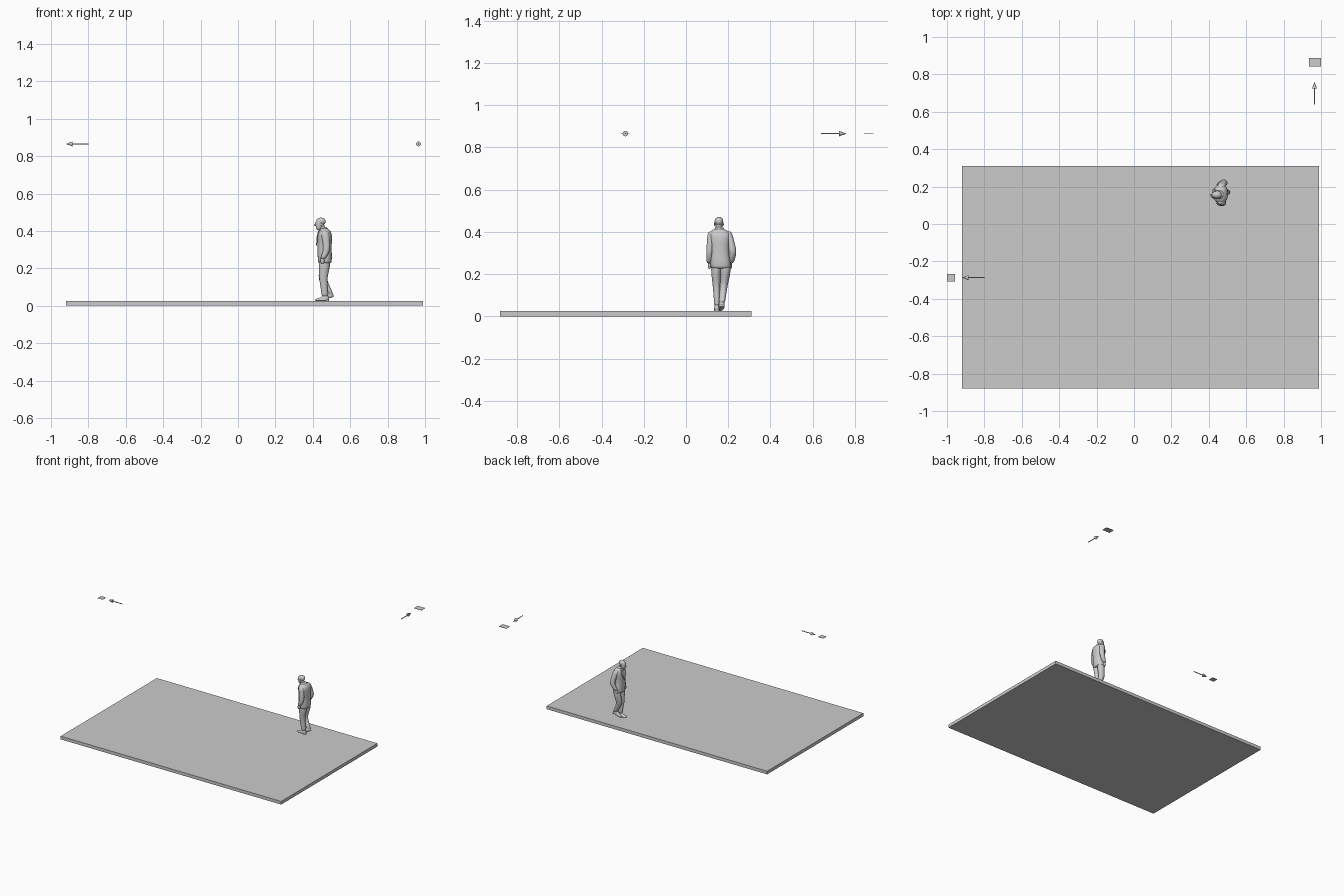
import bpy, bmesh, math
from mathutils import Matrix, Vector


def finish(bm, name, smooth=True, subsurf=0):
    bmesh.ops.recalc_face_normals(bm, faces=bm.faces)
    me = bpy.data.meshes.new(name)
    bm.to_mesh(me)
    bm.free()
    ob = bpy.data.objects.new(name, me)
    bpy.context.collection.objects.link(ob)
    if smooth:
        for p in me.polygons:
            p.use_smooth = True
    if subsurf:
        m = ob.modifiers.new("soften", "SUBSURF")
        m.levels = m.render_levels = subsurf
    return ob


def loft(name, rings, n=16, power=1.0, floor=None, matrix=None, subsurf=1):
    """Stack of horizontal oval rings (x, y, z, rx, ry), capped at both ends."""
    bm = bmesh.new()
    loops = []
    for x, y, z, rx, ry in rings:
        loop = []
        for i in range(n):
            a = 2 * math.pi * i / n
            c, s = math.cos(a), math.sin(a)
            loop.append(bm.verts.new((x + rx * math.copysign(abs(c) ** power, c),
                                      y + ry * math.copysign(abs(s) ** power, s), z)))
        loops.append(loop)
    for a, b in zip(loops, loops[1:]):
        for i in range(n):
            j = (i + 1) % n
            bm.faces.new((a[i], a[j], b[j], b[i]))
    bm.faces.new(loops[0])
    bm.faces.new(loops[-1])
    if matrix:
        bm.transform(matrix)
    return finish(bm, name, True, subsurf)


def box(name, lo, hi):
    lo, hi = Vector(lo), Vector(hi)
    bm = bmesh.new()
    bmesh.ops.create_cube(bm, size=1, matrix=Matrix.Translation((lo + hi) / 2)
                          @ Matrix.Diagonal((*(hi - lo), 1)))
    return finish(bm, name, False)


def ball(name, centre, radii):
    bm = bmesh.new()
    bmesh.ops.create_uvsphere(bm, u_segments=14, v_segments=8, radius=1,
                              matrix=Matrix.Translation(centre) @ Matrix.Diagonal((*radii, 1)))
    return finish(bm, name)


def panel(name, points, thick=0.003):
    bm = bmesh.new()
    bm.faces.new([bm.verts.new(p) for p in points])
    ob = finish(bm, name, False)
    m = ob.modifiers.new("thickness", "SOLIDIFY")
    m.thickness, m.offset = thick, 0
    return ob


def arrow(name, tail, direction, length=0.12, head=0.035):
    d = Vector(direction)
    base = Matrix.Translation(tail) @ d.to_track_quat('Z', 'Y').to_matrix().to_4x4()
    bm = bmesh.new()
    for r1, r2, start, size in ((0.003, 0.003, 0, length - head), (0.013, 0, length - head, head)):
        bmesh.ops.create_cone(bm, cap_ends=True, segments=16, radius1=r1, radius2=r2, depth=size,
                              matrix=base @ Matrix.Translation((0, 0, start + size / 2)))
    return finish(bm, name, False)


# Ground slab
box("ground_slab", (-0.92, -0.88, 0), (0.99, 0.31, 0.025))

# Direction arrows with plain end markers
arrow("x_arrow", (-0.80, -0.287, 0.865), (-1, 0, 0))
box("x_arrow_marker", (-1.0, -0.307, 0.864), (-0.957, -0.267, 0.866))
arrow("y_arrow", (0.965, 0.64, 0.865), (0, 1, 0))
box("y_arrow_marker", (0.935, 0.842, 0.864), (1.0, 0.888, 0.866))

# Jacket body
CY = 0.161
loft("jacket", [(.464, CY + .004, .226, .033, .046), (.464, CY + .004, .232, .037, .049),
                (.464, CY + .002, .270, .039, .048), (.463, CY, .310, .037, .043),
                (.463, CY, .350, .040, .048), (.464, CY, .380, .039, .053),
                (.465, CY - .001, .397, .032, .050), (.463, CY - .003, .408, .023, .034),
                (.460, CY - .004, .416, .017, .020)], n=20, power=.85)

# Collar, shirt front and lapels
loft("collar", [(.460, CY - .004, .404, .025, .027), (.457, CY - .004, .416, .021, .022),
                (.455, CY - .004, .423, .018, .019)])
panel("shirt_front", [(.419, CY, .325), (.428, CY - .016, .395), (.436, CY - .004, .410),
                      (.428, CY + .013, .395)])
for side, s in (("left", -1), ("right", 1)):
    panel(side + "_lapel", [(.420, CY + s * .001, .322), (.421, CY + s * .021, .362),
                            (.427, CY + s * .028, .380), (.433, CY + s * .021, .398),
                            (.440, CY + s * .018, .408), (.429, CY + s * .010, .394)], .004)

# Sleeves bent towards the pockets, with hands
sleeves = {
    "left": [(.463, .122, .403, .012, .010), (.464, .119, .395, .021, .016),
             (.468, .115, .370, .021, .016), (.475, .113, .320, .019, .016),
             (.473, .111, .295, .018, .016), (.463, .110, .270, .017, .014),
             (.452, .111, .248, .015, .012)],
    "right": [(.465, .198, .403, .012, .010), (.466, .202, .395, .021, .016),
              (.471, .208, .370, .021, .017), (.482, .220, .320, .019, .018),
              (.481, .221, .300, .019, .018), (.468, .218, .270, .017, .015),
              (.454, .211, .248, .015, .012)],
}
for side, rings in sleeves.items():
    loft(side + "_sleeve", rings)
    x, y, z = rings[-1][:3]
    loft(side + "_hand", [(x, y, z + .006, .010, .008), (x - .002, y, z - .006, .013, .008),
                          (x - .001, y, z - .018, .010, .007), (x, y, z - .024, .005, .004)], n=10)

# Pocket flaps
for side, y in (("left", .121), ("right", .208)):
    box(side + "_pocket_flap", (.452, y - .004, .262), (.476, y + .004, .270))

# Trousers: planted leg and trailing leg
loft("left_trouser_leg", [(.463, .143, .250, .031, .024), (.462, .142, .220, .030, .024),
                          (.460, .143, .180, .026, .021), (.455, .144, .145, .022, .018),
                          (.460, .146, .105, .020, .016), (.463, .147, .070, .017, .015),
                          (.465, .147, .046, .019, .015)])
loft("right_trouser_leg", [(.467, .186, .250, .030, .025), (.465, .188, .220, .029, .025),
                           (.459, .184, .180, .026, .022), (.451, .179, .145, .023, .018),
                           (.467, .175, .110, .021, .017), (.483, .172, .082, .018, .015),
                           (.493, .170, .060, .019, .015)])

# Shoes: flat oval sole rising to the ankle, toe towards -x
shoe = [(-.012, 0, 0, .039, .014), (-.012, 0, .006, .040, .015), (-.010, 0, .012, .037, .014),
        (.004, 0, .019, .021, .013), (.008, 0, .030, .014, .012)]
for side, place, tilt in (("left", (.461, .147, .025), 0), ("right", (.489, .169, .041), -22)):
    m = (Matrix.Translation(place) @ Matrix.Rotation(math.radians(8 if side == "right" else -4), 4, 'Z')
         @ Matrix.Rotation(math.radians(tilt), 4, 'Y'))
    loft(side + "_shoe", shoe, power=.85, matrix=m)
    heel = loft(side + "_shoe_heel", [(.016, 0, -.001, .010, .012), (.016, 0, .007, .010, .012)],
                n=12, matrix=m, subsurf=0)

# Neck, head and hair
HY = .156
loft("neck", [(.457, HY, .400, .015, .015), (.450, HY, .420, .014, .014),
              (.447, HY, .440, .014, .014)])
loft("head", [(.430, HY, .405, .008, .008), (.431, HY, .409, .012, .012),
              (.436, HY, .420, .020, .016), (.438, HY, .434, .024, .0185),
              (.439, HY, .448, .025, .0195), (.440, HY, .460, .022, .017),
              (.441, HY, .468, .012, .010)])
ball("hair", (.444, HY, .450), (.0255, .0208, .0215))
loft("nose", [(.411, HY, .426, .003, .004), (.411, HY, .429, .005, .004),
              (.415, HY, .440, .003, .002)], n=8)
for side, s in (("left", -1), ("right", 1)):
    ball(side + "_ear", (.445, HY + s * .020, .436), (.005, .003, .008))
